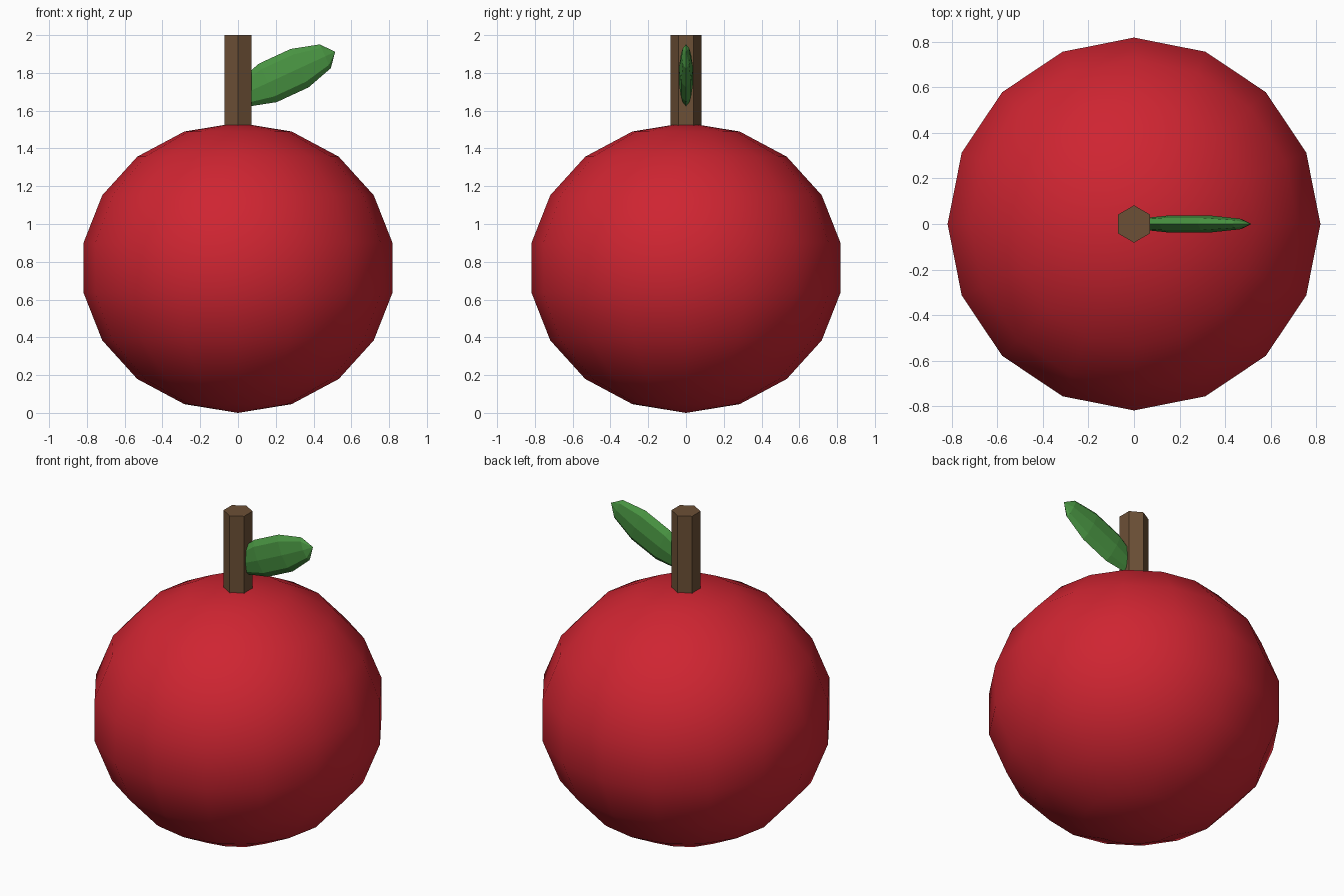
import bpy
from math import radians

if "Cube" in bpy.data.objects:
    bpy.data.objects.remove(bpy.data.objects["Cube"])


def material(name, rgb):
    mat = bpy.data.materials.new(name)
    mat.use_nodes = True
    color = (*rgb, 1)
    mat.diffuse_color = color
    bsdf = next(n for n in mat.node_tree.nodes if n.type == "BSDF_PRINCIPLED")
    bsdf.inputs["Base Color"].default_value = color
    return mat


def finish(name, mat, scale):
    """Name, scale and colour the primitive that was just added."""
    obj = bpy.context.object
    obj.name = name
    obj.scale = scale
    obj.data.materials.append(mat)
    return obj


red = material("apple red", (0.62, 0.018, 0.031))
brown = material("bark brown", (0.15, 0.08, 0.037))
green = material("leaf green", (0.066, 0.296, 0.054))

# Fruit: smooth, coarse sphere, slightly squashed in height
bpy.ops.mesh.primitive_uv_sphere_add(segments=16, ring_count=9, radius=1,
                                     location=(0, 0, 0.768))
finish("fruit", red, (0.83, 0.83, 0.768))
bpy.ops.object.shade_smooth()

# Stem: flat-sided hexagonal prism sunk into the top of the fruit
bpy.ops.mesh.primitive_cylinder_add(vertices=6, radius=0.082, depth=0.6,
                                    location=(0, 0, 1.7))
finish("stem", brown, (1, 1, 1))

# Leaf: flattened, faceted ellipsoid leaning up and out from the stem
bpy.ops.mesh.primitive_uv_sphere_add(segments=8, ring_count=5, radius=1,
                                     location=(0.242, 0, 1.786),
                                     rotation=(0, radians(65.2), 0))
finish("leaf", green, (0.118, 0.04, 0.3))
